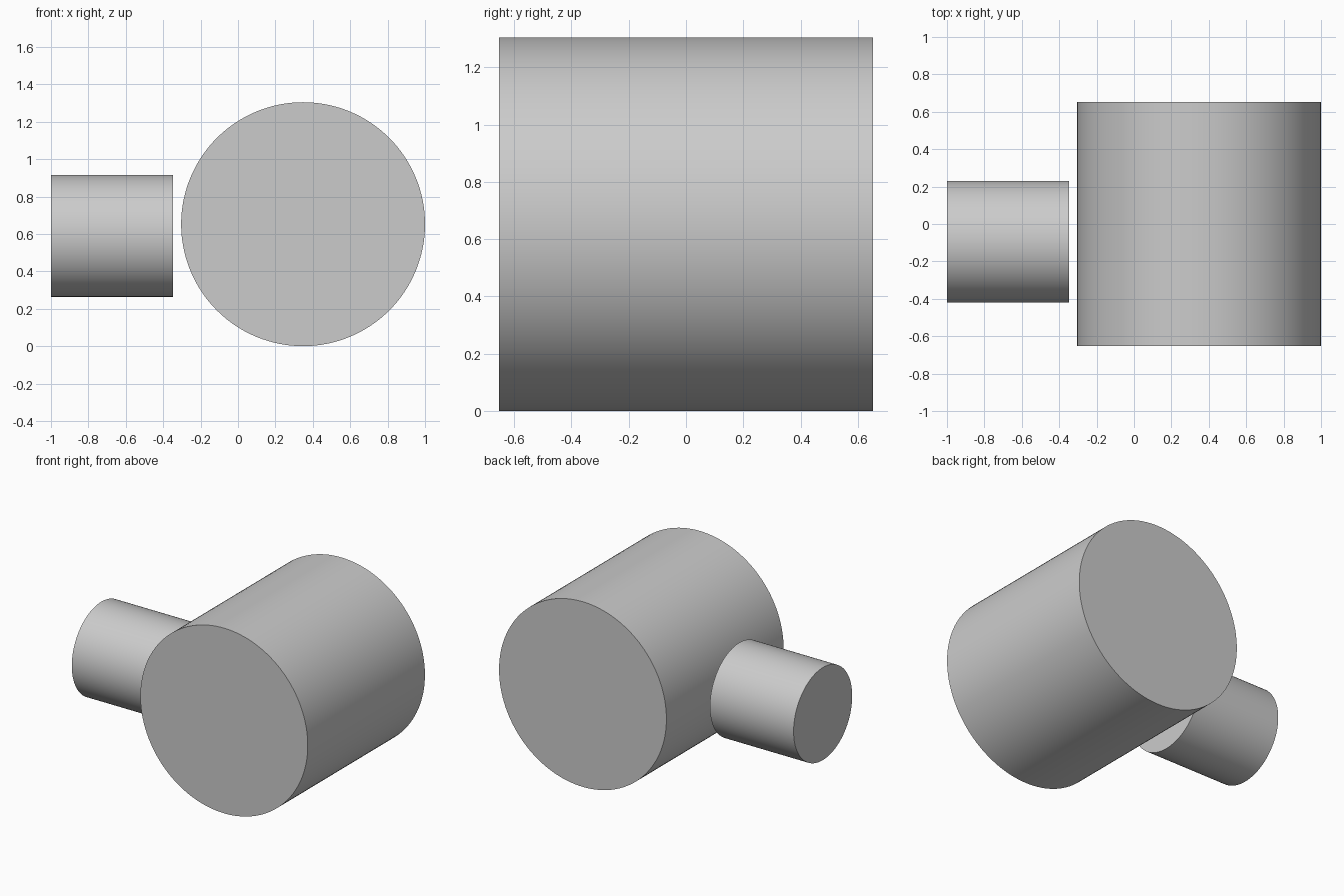
import bpy
from math import pi, radians

cube = bpy.data.objects.get("Cube")
if cube:
    bpy.data.objects.remove(cube, do_unlink=True)

# Single plain grey finish
grey = bpy.data.materials.new("light_grey")
grey.use_nodes = True
colour = (0.6, 0.6, 0.6, 1)
grey.diffuse_color = colour
grey.node_tree.nodes["Principled BSDF"].inputs["Base Color"].default_value = colour


def cylinder(name, radius, length, centre, rotation):
    bpy.ops.mesh.primitive_cylinder_add(
        vertices=128, radius=radius, depth=length, location=centre, rotation=rotation)
    obj = bpy.context.object
    obj.name = name
    obj.data.materials.append(grey)
    bpy.ops.object.shade_smooth_by_angle(angle=radians(30))
    return obj


# Large drum lying front to back
cylinder("large_drum", 0.652, 1.304, (0.348, 0, 0.652), (pi / 2, 0, 0))

# Small drum lying sideways, set apart from the large one
cylinder("small_drum", 0.326, 0.652, (-0.674, -0.095, 0.59), (0, pi / 2, 0))
